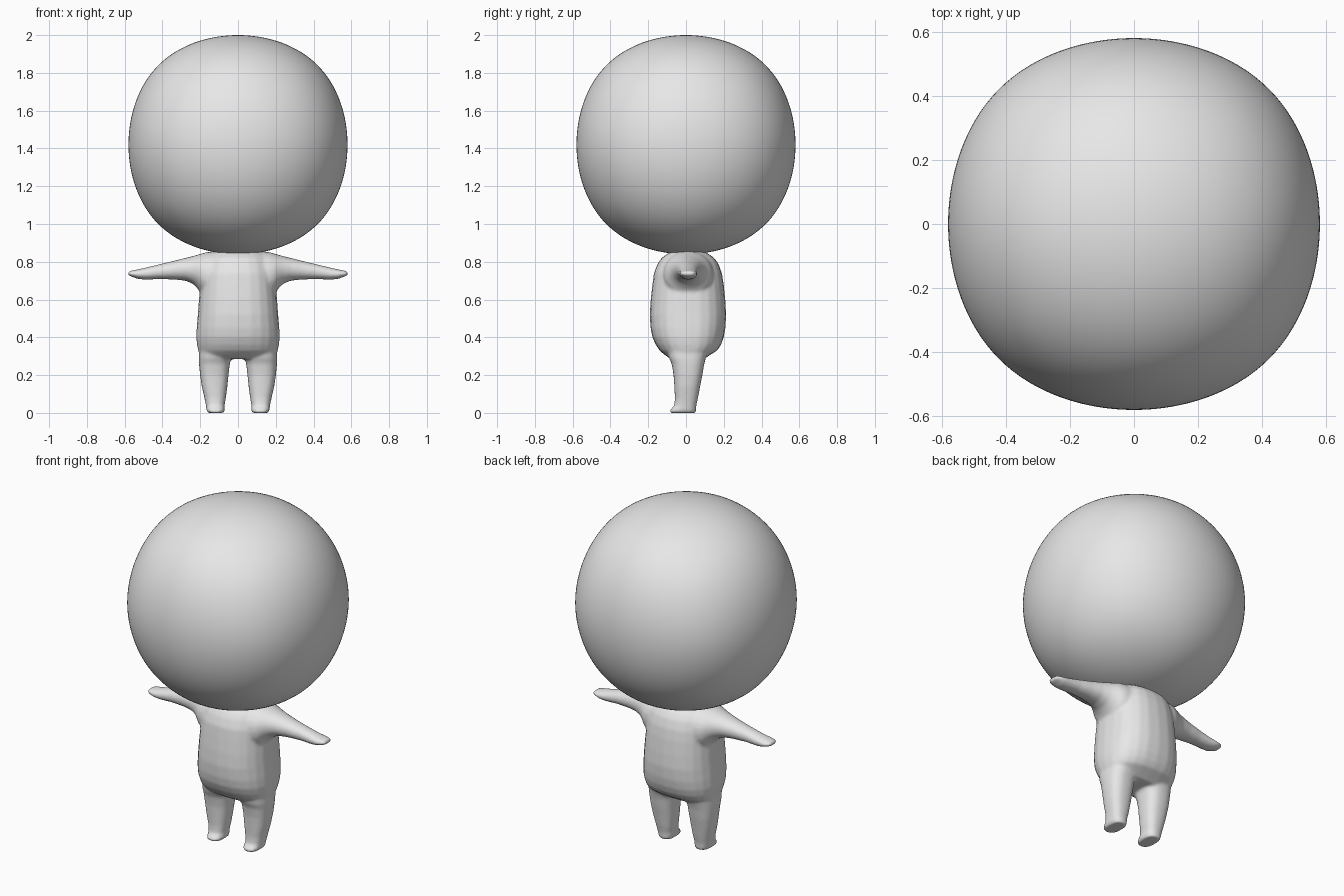
import bpy, bmesh, math
from mathutils import Vector

if "Cube" in bpy.data.objects:
    bpy.data.objects.remove(bpy.data.objects["Cube"])

clay = bpy.data.materials.new("clay_grey")
clay.diffuse_color = (0.8, 0.8, 0.8, 1)
clay.use_nodes = True
clay.node_tree.nodes["Principled BSDF"].inputs["Base Color"].default_value = clay.diffuse_color


def superellipse(a, b, power, count=24):
    pts = []
    for i in range(count):
        t = 2 * math.pi * i / count
        c, s = math.cos(t), math.sin(t)
        pts.append((a * math.copysign(abs(c) ** (2 / power), c),
                    b * math.copysign(abs(s) ** (2 / power), s)))
    return pts


def loft(bm, rings):
    """Skin a closed tube through rings of points and cap both ends."""
    loops = [[bm.verts.new(p) for p in ring] for ring in rings]
    faces = [bm.faces.new(loops[0]), bm.faces.new(loops[-1])]
    for lo, hi in zip(loops, loops[1:]):
        for i in range(len(lo)):
            j = (i + 1) % len(lo)
            faces.append(bm.faces.new((lo[i], lo[j], hi[j], hi[i])))
    bmesh.ops.recalc_face_normals(bm, faces=faces)


def upright(x0, x1, y0, y1, z, power, tilt=0):
    """Horizontal ring filling the given x and y range."""
    cx, cy = (x0 + x1) / 2, (y0 + y1) / 2
    return [Vector((cx + u, cy + v, z + tilt * v))
            for u, v in superellipse((x1 - x0) / 2, (y1 - y0) / 2, power)]


# Head: rounded cube
bpy.ops.mesh.primitive_cube_add(size=2, location=(0, 0, 1.42))
head = bpy.context.object
head.name = "head"
head.data.materials.append(clay)
sub = head.modifiers.new("round", "SUBSURF")
sub.levels = sub.render_levels = 5
bpy.ops.object.modifier_apply(modifier="round")
reach = max(v.co.x for v in head.data.vertices)
for v in head.data.vertices:
    v.co *= 0.58 / reach
bpy.ops.object.shade_smooth()

bm = bmesh.new()

# Torso: z, half width, front y, back y
torso = [(0.285, 0.185, -0.08, 0.095), (0.305, 0.203, -0.11, 0.125),
         (0.33, 0.211, -0.14, 0.165), (0.36, 0.217, -0.16, 0.185),
         (0.40, 0.221, -0.178, 0.20), (0.45, 0.219, -0.188, 0.209),
         (0.52, 0.213, -0.192, 0.213), (0.60, 0.207, -0.187, 0.208),
         (0.68, 0.20, -0.178, 0.20), (0.74, 0.193, -0.17, 0.19),
         (0.79, 0.18, -0.15, 0.172), (0.82, 0.165, -0.13, 0.15),
         (0.845, 0.14, -0.095, 0.115), (0.86, 0.10, -0.06, 0.08)]
loft(bm, [upright(-w, w, y0, y1, z, 2.4) for z, w, y0, y1 in torso])

# Legs with small feet: z, inner x, outer x, front y, back y
leg = [(0.0, 0.075, 0.16, -0.082, 0.052), (0.012, 0.07, 0.167, -0.09, 0.054),
       (0.024, 0.07, 0.168, -0.076, 0.054), (0.04, 0.071, 0.17, -0.062, 0.055),
       (0.08, 0.064, 0.178, -0.059, 0.064), (0.14, 0.056, 0.192, -0.062, 0.075),
       (0.20, 0.05, 0.201, -0.066, 0.087), (0.26, 0.043, 0.207, -0.076, 0.097),
       (0.29, 0.035, 0.208, -0.09, 0.105), (0.34, 0.03, 0.205, -0.10, 0.12)]

# Arms with flat hands: x, bottom z, top z, half depth
arm = [(0.10, 0.60, 0.86, 0.14), (0.17, 0.61, 0.85, 0.13),
       (0.195, 0.63, 0.843, 0.12), (0.215, 0.66, 0.837, 0.105),
       (0.24, 0.684, 0.83, 0.09), (0.28, 0.70, 0.82, 0.074),
       (0.34, 0.706, 0.805, 0.06), (0.42, 0.708, 0.786, 0.049),
       (0.49, 0.705, 0.769, 0.046), (0.53, 0.709, 0.760, 0.047),
       (0.56, 0.72, 0.754, 0.043), (0.582, 0.728, 0.749, 0.032)]

for side in (-1, 1):
    loft(bm, [upright(side * x0, side * x1, y0, y1, z, 2.5)
              for z, x0, x1, y0, y1 in leg])
    loft(bm, [[Vector((side * x, 0.012 + u, (z0 + z1) / 2 + v))
               for u, v in superellipse(d, (z1 - z0) / 2, 2.1)]
              for x, z0, z1, d in arm])

# Body: fuse the tubes into one soft skin
mesh = bpy.data.meshes.new("body")
bm.normal_update()
bmesh.ops.recalc_face_normals(bm, faces=bm.faces)
bm.to_mesh(mesh)
bm.free()
body = bpy.data.objects.new("body", mesh)
bpy.context.collection.objects.link(body)
mesh.materials.append(clay)
bpy.context.view_layer.objects.active = body
remesh = body.modifiers.new("fuse", "REMESH")
remesh.mode = 'VOXEL'
remesh.voxel_size = 0.008
remesh.use_smooth_shade = True
soften = body.modifiers.new("soften", "SMOOTH")
soften.factor = 0.5
soften.iterations = 8
for name in ("fuse", "soften"):
    bpy.ops.object.modifier_apply(modifier=name)

# Rest the soles on the ground
low = min(v.co.z for v in body.data.vertices)
for v in body.data.vertices:
    if v.co.z < 0.1:
        v.co.z -= low * (1 - v.co.z / 0.1)
